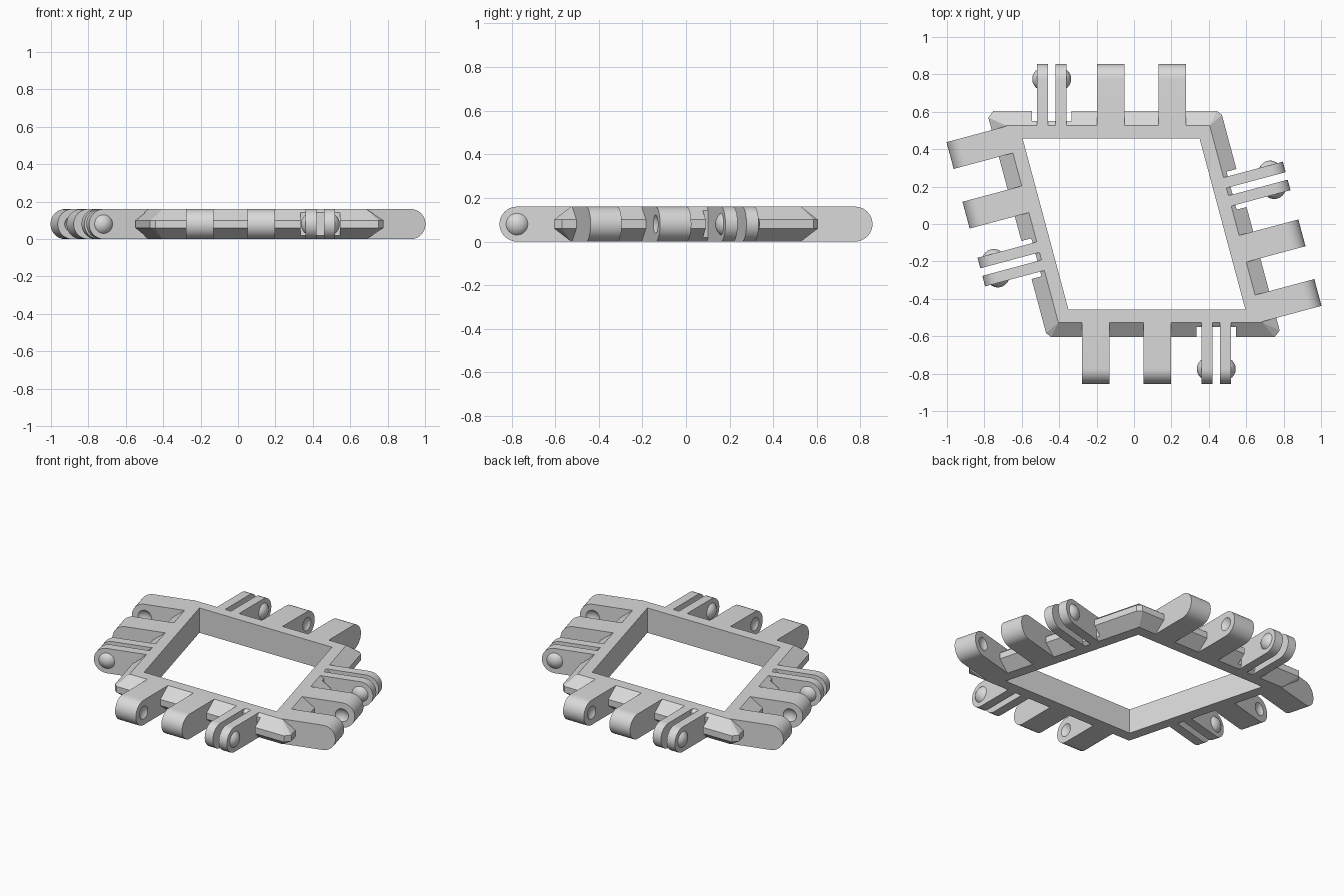
import bpy, bmesh
from math import sin, cos, pi, radians
from mathutils import Matrix, Vector

if "Cube" in bpy.data.objects:
    bpy.data.objects.remove(bpy.data.objects["Cube"], do_unlink=True)

H = 0.16                      # thickness of the whole model
INNER, EDGE, OUTER = 0.457, 0.527, 0.605   # distances from centre to wall lines
SLANT = radians(15)
TIP = 0.855                   # reach of the hinge knuckles
PIN = TIP - H / 2             # hinge axis
BALL = 0.0625

grey = bpy.data.materials.new("plain grey")
grey.use_nodes = True
grey.diffuse_color = (0.7, 0.7, 0.7, 1)
grey.node_tree.nodes["Principled BSDF"].inputs["Base Color"].default_value = (0.7, 0.7, 0.7, 1)


def finish(name, bm, turn=0.0):
    bmesh.ops.recalc_face_normals(bm, faces=bm.faces)
    bm.transform(Matrix.Rotation(turn, 4, "Z"))
    mesh = bpy.data.meshes.new(name)
    bm.to_mesh(mesh)
    bm.free()
    mesh.materials.append(grey)
    obj = bpy.data.objects.new(name, mesh)
    bpy.context.collection.objects.link(obj)
    return obj


def select(obj):
    bpy.ops.object.select_all(action="DESELECT")
    obj.select_set(True)
    bpy.context.view_layer.objects.active = obj


def cut(obj, cutter):
    mod = obj.modifiers.new("cut", "BOOLEAN")
    mod.operation = "DIFFERENCE"
    mod.solver = "EXACT"
    mod.object = cutter
    select(obj)
    bpy.ops.object.modifier_apply(modifier=mod.name)
    bpy.data.objects.remove(cutter, do_unlink=True)


def smooth(obj):
    select(obj)
    bpy.ops.object.shade_smooth_by_angle(angle=radians(30))


def rhombus(d):
    """Corners counterclockwise from front left, each wall d from the centre."""
    signs = [(-1, -1), (1, -1), (1, 1), (-1, 1)]
    return [Vector(((sx * d - sy * d * sin(SLANT)) / cos(SLANT), sy * d, 0))
            for sx, sy in signs]


def clipped(d):
    """Rhombus with its corners cut off, two points per corner."""
    pts, out = rhombus(d), []
    for i, p in enumerate(pts):
        trim = 0.022 if i % 2 == 0 else 0.037
        for q in (pts[i - 1], pts[(i + 1) % 4]):
            out.append(p + (q - p).normalized() * trim)
    return out


def sphere(bm, s, n):
    bmesh.ops.create_uvsphere(
        bm, u_segments=32, v_segments=20, radius=BALL,
        matrix=Matrix.Translation((s, -n, H / 2)) @ Matrix.Rotation(pi / 2, 4, "Y"))


# Frame: straight inner wall, flat rims, bevelled outside with clipped corners
bm = bmesh.new()


def ring(points, z):
    return [bm.verts.new((p.x, p.y, z)) for p in points]


hole_low, hole_top = ring(rhombus(INNER), 0), ring(rhombus(INNER), H)
rim_low, rim_top = ring(rhombus(EDGE), 0), ring(rhombus(EDGE), H)
out_low, out_top = ring(clipped(OUTER), 0.06), ring(clipped(OUTER), 0.10)


def bridge(a, b):
    for i in range(len(a)):
        j = (i + 1) % len(a)
        bm.faces.new((a[i], a[j], b[j], b[i]))


bridge(hole_low, hole_top)
bridge(hole_top, rim_top)
bridge(hole_low, rim_low)
bridge(out_low, out_top)
for rim, out in ((rim_low, out_low), (rim_top, out_top)):
    for i in range(4):
        j = (i + 1) % 4
        bm.faces.new((rim[i], rim[j], out[2 * j], out[2 * i + 1]))
        bm.faces.new((rim[i], out[2 * i + 1], out[2 * i]))
frame = finish("frame", bm)


def knuckle(name, s, width, turn):
    """Round-ended hinge arm centred at s along its wall."""
    bm = bmesh.new()
    r, steps = H / 2, 24
    profile = [(EDGE, H)]
    profile += [(PIN + r * sin(pi * k / steps), r + r * cos(pi * k / steps))
                for k in range(steps + 1)]
    profile += [(EDGE, 0)]
    face = bm.faces.new([bm.verts.new((s - width / 2, -n, z)) for n, z in profile])
    grown = bmesh.ops.extrude_face_region(bm, geom=[face])["geom"]
    bmesh.ops.translate(bm, vec=(width, 0, 0),
                        verts=[v for v in grown if isinstance(v, bmesh.types.BMVert)])
    return finish(name, bm, turn)


def bump(name, s, side, turn):
    """Ball cap standing out from the face at s."""
    bm = bmesh.new()
    sphere(bm, s - side * (BALL - 0.025), PIN)
    bmesh.ops.bisect_plane(bm, geom=bm.verts[:] + bm.edges[:] + bm.faces[:],
                           plane_co=(s - side * 0.002, 0, 0), plane_no=(side, 0, 0),
                           clear_inner=True)
    rim = [e for e in bm.edges if e.is_boundary]
    bmesh.ops.holes_fill(bm, edges=rim)
    smooth(finish(name, bm, turn))


# Hinges on each wall: two socket arms, then a pair of thin ball arms
SINGLE, THIN = 0.148, 0.058
walls = [("front", 0, 0), ("right", pi / 2 + SLANT, -0.403),
         ("back", pi, 0), ("left", 3 * pi / 2 + SLANT, -0.403)]
for wall, turn, shift in walls:
    for label, s, side in (("first", -0.205, 1), ("second", 0.125, -1)):
        arm = knuckle(f"{wall}_{label}_socket_arm", s + shift, SINGLE, turn)
        bm = bmesh.new()
        sphere(bm, s + shift + side * (SINGLE / 2 + BALL - 0.016), PIN)
        cut(arm, finish("dimple_cutter", bm, turn))
        smooth(arm)

    middle = 0.44 + shift
    # Clearance notch in the bevel around the thin pair
    bm = bmesh.new()
    bmesh.ops.create_cube(bm, size=1, matrix=Matrix.Translation((middle, -0.65, H / 2))
                          @ Matrix.Diagonal((0.21, 0.2, 0.3, 1)))
    cut(frame, finish("notch_cutter", bm, turn))
    for label, side in (("first", -1), ("second", 1)):
        s = middle + side * 0.05
        smooth(knuckle(f"{wall}_{label}_ball_arm", s, THIN, turn))
        bump(f"{wall}_{label}_ball", s + side * THIN / 2, side, turn)
